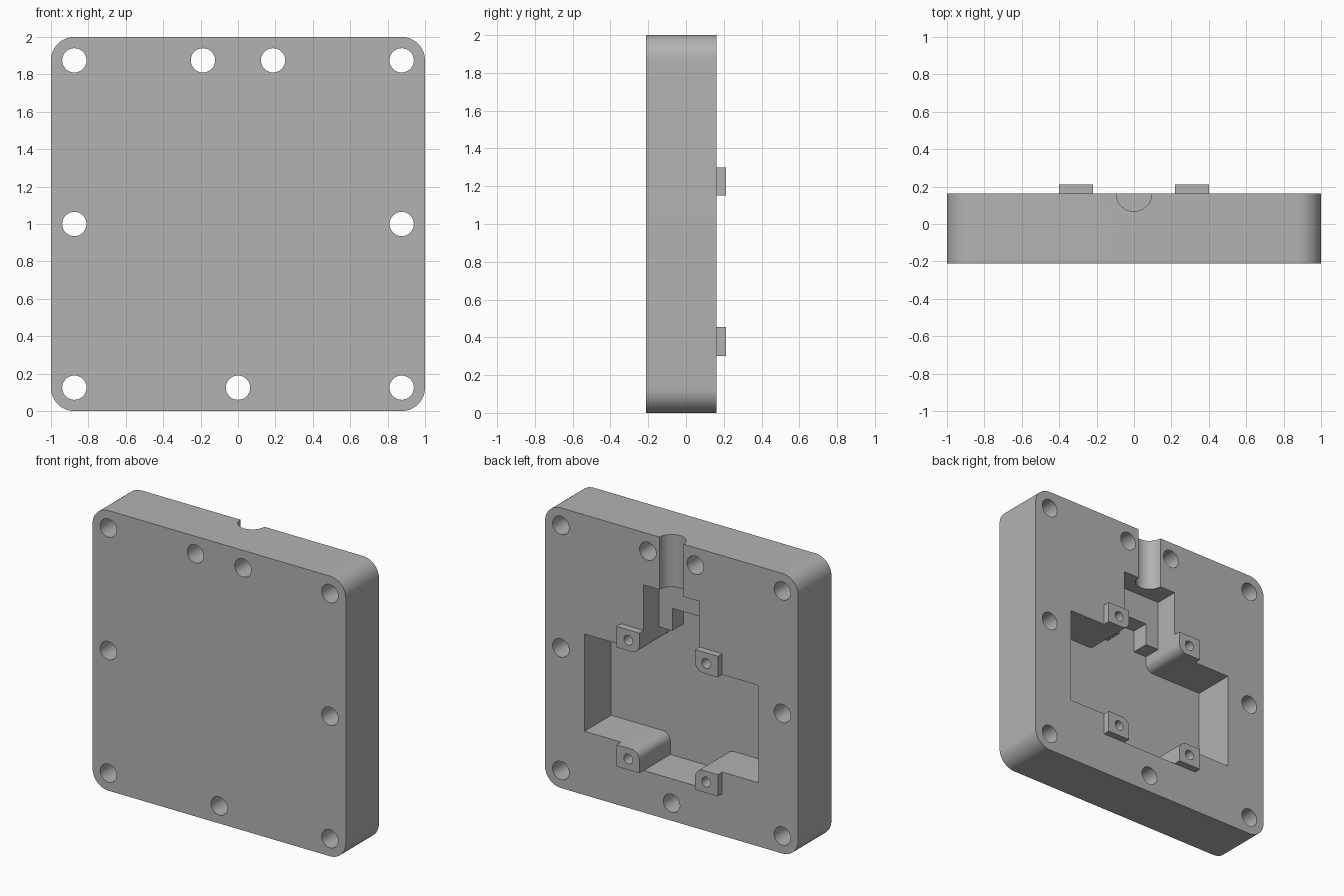
import bpy, bmesh, math
from mathutils import Vector

if "Cube" in bpy.data.objects:
    bpy.data.objects.remove(bpy.data.objects["Cube"], do_unlink=True)

FRONT, BACK, TAB_TOP = -0.2125, 0.1625, 0.2125
FLOOR, SHELF = -0.1375, -0.01

grey = bpy.data.materials.new("plain grey")
grey.use_nodes = True
grey.diffuse_color = (0.45, 0.45, 0.45, 1)
grey.node_tree.nodes["Principled BSDF"].inputs["Base Color"].default_value = (0.45, 0.45, 0.45, 1)


def fillet(corners, steps=10):
    """Turn right-angled (x, z, radius) corners into a rounded outline."""
    pts = [Vector(c[:2]) for c in corners]
    out = []
    for i, p in enumerate(pts):
        r = corners[i][2]
        if r == 0:
            out.append(p)
            continue
        d1 = (pts[i - 1] - p).normalized()
        d2 = (pts[(i + 1) % len(pts)] - p).normalized()
        c = p + r * (d1 + d2)
        for k in range(steps + 1):
            t = math.pi / 2 * k / steps
            out.append(c - r * (d2 * math.cos(t) + d1 * math.sin(t)))
    return out


def prism(name, outline, y0, y1):
    """Extrude an x-z outline from y0 to y1."""
    bm = bmesh.new()
    face = bm.faces.new([bm.verts.new((p[0], y0, p[1])) for p in outline])
    ext = bmesh.ops.extrude_face_region(bm, geom=[face])
    moved = [v for v in ext["geom"] if isinstance(v, bmesh.types.BMVert)]
    bmesh.ops.translate(bm, verts=moved, vec=(0, y1 - y0, 0))
    bmesh.ops.recalc_face_normals(bm, faces=bm.faces)
    mesh = bpy.data.meshes.new(name)
    bm.to_mesh(mesh)
    bm.free()
    mesh.materials.append(grey)
    obj = bpy.data.objects.new(name, mesh)
    bpy.context.collection.objects.link(obj)
    return obj


def activate(obj):
    bpy.ops.object.select_all(action="DESELECT")
    obj.select_set(True)
    bpy.context.view_layer.objects.active = obj


def cut(target, cutter):
    activate(target)
    mod = target.modifiers.new("cut", "BOOLEAN")
    mod.operation, mod.solver, mod.object = "DIFFERENCE", "EXACT", cutter
    bpy.ops.object.modifier_apply(modifier=mod.name)
    bpy.data.objects.remove(cutter, do_unlink=True)


def drill(target, x, z, radius, y0, y1):
    ring = [(x + radius * math.cos(a), z + radius * math.sin(a))
            for a in (math.tau * k / 32 for k in range(32))]
    cut(target, prism("drill", ring, y0, y1))


# Block with rounded corners
R = 0.125
body = prism("housing_block", fillet([(-1, 0, R), (1, 0, R), (1, 2, R), (-1, 2, R)], 14), FRONT, BACK)

# Cross-shaped pocket with rounded inner corners
half = [(0.22, 0.30, 0), (0.22, 0.455, 0.0625), (0.6875, 0.455, 0),
        (0.6875, 1.15, 0), (0.22, 1.15, 0.0625), (0.22, 1.625, 0)]
outline = half + [(-x, z, r) for x, z, r in reversed(half)]
cut(body, prism("pocket", fillet(outline), FLOOR, 0.4))

# Half-round cable groove through the top edge
bpy.ops.mesh.primitive_cylinder_add(vertices=48, radius=0.095, depth=0.6, location=(0, BACK, 1.9))
cut(body, bpy.context.object)

# Through holes for screws
holes = [(s * 0.875, z) for s in (-1, 1) for z in (0.125, 1, 1.875)]
holes += [(-0.1875, 1.875), (0.1875, 1.875), (0, 0.125)]
for x, z in holes:
    drill(body, x, z, 0.065, -0.5, 0.5)

# Raised tabs with blind pilot holes at the pocket corners
parts = [body]
for s, side in ((1, "left"), (-1, "right")):
    for inner, outer, level in ((0.455, 0.30, "lower"), (1.15, 1.30, "upper")):
        shape = fillet([(s * 0.22, inner, 0.0625), (s * 0.40, inner, 0),
                        (s * 0.40, outer, 0), (s * 0.22, outer, 0)])
        tab = prism(f"{level}_{side}_tab", shape, BACK, TAB_TOP)
        x, z = s * 0.308, (inner + outer) / 2
        drill(tab, x, z, 0.035, 0.1, 0.3)
        drill(body, x, z, 0.035, 0, 0.3)
        parts.append(tab)

# Notched shelf below the groove
low, high, top = 1.26, 1.42, 1.625
parts.append(prism("notched_shelf", [
    (-0.22, low), (-0.115, low), (-0.115, high), (0.115, high),
    (0.115, low), (0.22, low), (0.22, top), (-0.22, top)], FLOOR, SHELF))

for obj in parts:
    activate(obj)
    bpy.ops.object.shade_smooth_by_angle(angle=math.radians(30))
